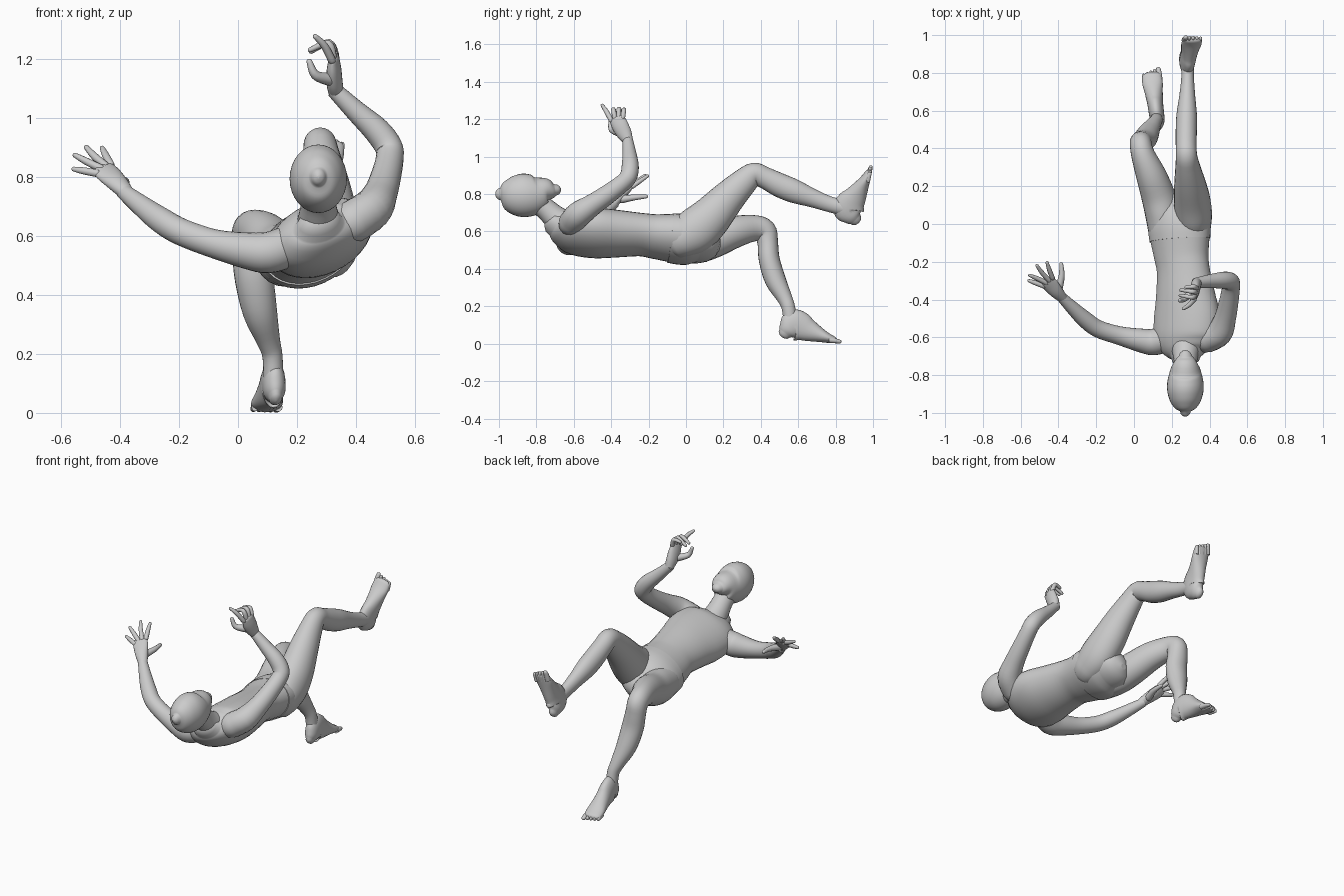
import bpy, bmesh, math
from mathutils import Vector as V


def catmull(p0, p1, p2, p3, t):
    return [0.5 * (2 * b + (c - a) * t + (2 * a - 5 * b + 4 * c - d) * t * t
                   + (3 * b - a - 3 * c + d) * t ** 3)
            for a, b, c, d in zip(p0, p1, p2, p3)]


def tube(name, pts, side=(1, 0, 0), sides=24, steps=4, dome=(False, False)):
    """Loft ellipses along a smooth path; pts are (x, y, z, radius along side, other radius)."""
    pts = [tuple(p) if len(p) == 5 else tuple(p) + (p[3],) for p in pts]
    ext = [pts[0]] + pts + [pts[-1]]
    path = [catmull(*ext[i:i + 4], s / steps) for i in range(len(pts) - 1) for s in range(steps)]
    path.append(list(pts[-1]))
    pos = [V(p[:3]) for p in path]
    n = len(path)
    rings = []
    for i in range(n):
        t = (pos[min(i + 1, n - 1)] - pos[max(i - 1, 0)]).normalized()
        rings.append((pos[i], t, path[i][3], path[i][4]))
    for end in (0, 1):  # rounded ends
        if dome[end]:
            c, t, a, b = rings[-1 if end else 0]
            for ang in (30, 60, 82):
                k, h = math.cos(math.radians(ang)), math.sin(math.radians(ang))
                ring = (c + t * (h * min(a, b) * (1 if end else -1)), t, a * k, b * k)
                rings.append(ring) if end else rings.insert(0, ring)
    bm = bmesh.new()
    loops = []
    for c, t, a, b in rings:
        s = V(side)
        s = (s - t * s.dot(t)).normalized()
        u = t.cross(s)
        loops.append([bm.verts.new(c + s * a * math.cos(q) + u * b * math.sin(q))
                      for q in (2 * math.pi * k / sides for k in range(sides))])
    for r0, r1 in zip(loops, loops[1:]):
        for k in range(sides):
            j = (k + 1) % sides
            bm.faces.new((r0[k], r0[j], r1[j], r1[k]))
    bm.faces.new(loops[0])
    bm.faces.new(loops[-1])
    bmesh.ops.recalc_face_normals(bm, faces=bm.faces)
    for f in bm.faces:
        f.smooth = len(f.verts) == 4
    me = bpy.data.meshes.new(name)
    bm.to_mesh(me)
    bm.free()
    ob = bpy.data.objects.new(name, me)
    bpy.context.collection.objects.link(ob)
    return ob


def foot(name, heel, toe, up, big):
    """Foot on a heel-to-toe line; big = +1/-1 is the side of the big toe."""
    heel, toe, up = V(heel), V(toe), V(up)
    f = toe - heel
    up = (up - f * up.dot(f) / f.length_squared).normalized()
    side = f.cross(up).normalized()

    def at(t, w, h, off=0, lift=0):
        return (*(heel + f * t + up * (h / 2 + lift) + side * off), w, h / 2)
    tube(name, [at(*s) for s in [(.02, .024, .07), (.07, .036, .11), (.17, .040, .165), (.3, .041, .155),
                                 (.42, .043, .125), (.58, .048, .09), (.74, .054, .058), (.87, .050, .038)]],
         side, dome=(True, True))
    for i in range(5):  # toes, longest at the big toe side
        off, r = big * (.040 - .0205 * i), .015 if i == 0 else .0105
        end = .965 - .018 * i
        tube(name + "_toe", [at(.78 - .01 * i, r, .03, off), at(.88 - .015 * i, r, .028, off),
                             at(end, r * .85, .022, off)], side, 10, 3, (False, True))


def hand(name, palm, side, fingers, thumb):
    tube(name + "_palm", palm, side, 20, 4, (False, True))
    for f in fingers:
        tube(name + "_finger", [(*p, r) for p, r in zip(f, (.0135, .0125, .0085))], side, 10, 4, (True, True))
    tube(name + "_thumb", [(*p, r) for p, r in zip(thumb, (.022, .016, .010))], side, 10, 4, (True, True))


ROLL = (math.cos(math.radians(25)), 0, math.sin(math.radians(25)))

# trunk, rolled to one side
tube("torso", [(.275, -.695, .635, .085, .062), (.275, -.665, .62, .135, .085), (.275, -.60, .602, .178, .112),
               (.28, -.49, .592, .184, .122), (.272, -.37, .588, .163, .118), (.26, -.24, .583, .146, .108),
               (.25, -.16, .573, .152, .112), (.243, -.07, .565, .166, .122)], ROLL, 32, dome=(True, False))
tube("pelvis", [(.243, -.085, .565, .168, .124), (.24, -.02, .558, .172, .128), (.238, .04, .548, .160, .120),
                (.235, .09, .535, .130, .095)], ROLL, 32, dome=(False, True))
tube("neck", [(.275, -.63, .62, .085), (.273, -.70, .675, .066), (.272, -.76, .728, .058),
              (.272, -.84, .78, .062)], dome=(True, True))
tube("head", [(.272, -.992, .80, .028, .033), (.272, -.975, .80, .056, .067), (.272, -.94, .797, .080, .096),
              (.272, -.89, .794, .095, .114), (.272, -.84, .794, .096, .114), (.272, -.79, .803, .085, .100),
              (.272, -.75, .820, .070, .069), (.272, -.715, .820, .050, .044), (.272, -.698, .822, .034, .030)],
     sides=32, dome=(True, True))

# raised leg
tube("raised_thigh", [(.315, -.03, .56, .09, .105), (.315, .05, .605, .098, .122), (.307, .13, .675, .096, .112),
                      (.295, .22, .775, .082, .092), (.283, .31, .865, .064, .073), (.278, .365, .908, .056, .060),
                      (.276, .42, .888, .055, .058), (.277, .50, .848, .056, .064), (.279, .58, .815, .054, .063),
                      (.282, .68, .777, .042, .049), (.284, .77, .745, .034, .042), (.285, .85, .725, .034, .042)],
     dome=(True, False))
foot("raised_foot", (.272, .94, .65), (.315, 1.0, .945), (0, -1, .1), -1)

# planted leg
tube("planted_leg", [(.165, -.03, .53, .09, .10), (.15, .06, .535, .092, .105), (.128, .15, .555, .090, .095),
                     (.09, .26, .597, .080, .085), (.05, .36, .617, .064, .071), (.036, .42, .602, .058, .064),
                     (.040, .437, .54, .060, .055), (.055, .445, .45, .065, .056), (.075, .478, .34, .058, .056),
                     (.103, .527, .245, .040, .041), (.117, .548, .19, .034, .036), (.12, .56, .10, .034, .038)],
     dome=(True, False))
foot("planted_foot", (.128, .518, .02), (.088, .825, .0), (0, 0, 1), 1)

# outstretched arm and open hand
tube("outstretched_arm", [(.16, -.61, .56, .070), (.10, -.625, .543, .070), (.03, -.615, .550, .062),
                          (-.08, -.59, .573, .049), (-.19, -.555, .612, .046), (-.26, -.505, .652, .044),
                          (-.33, -.44, .704, .035), (-.39, -.38, .752, .026)], (0, 0, 1), dome=(True, False))
hand("open_hand", [(-.375, -.395, .742, .026, .024), (-.41, -.36, .78, .037, .024),
                   (-.44, -.325, .81, .043, .019), (-.458, -.307, .827, .042, .014)], (.62, .62, .47),
     [((-.432, -.285, .842), (-.448, -.243, .872), (-.460, -.205, .897)),
      ((-.450, -.298, .838), (-.487, -.258, .870), (-.514, -.220, .900)),
      ((-.464, -.312, .828), (-.513, -.288, .852), (-.552, -.272, .873)),
      ((-.478, -.328, .812), (-.522, -.312, .820), (-.556, -.300, .826))],
     ((-.40, -.345, .772), (-.383, -.275, .782), (-.385, -.212, .787)))

# bent arm and curled hand
tube("bent_arm", [(.385, -.61, .645, .072), (.452, -.575, .69, .070), (.482, -.50, .742, .058),
                  (.500, -.42, .797, .052), (.514, -.335, .862, .047), (.510, -.305, .902, .047),
                  (.47, -.298, .957, .045), (.40, -.303, 1.022, .036), (.325, -.312, 1.095, .027)],
     (1, 0, 1), dome=(True, False))
hand("curled_hand", [(.333, -.308, 1.085, .027, .026), (.327, -.328, 1.12, .040, .027),
                     (.325, -.352, 1.165, .045, .024), (.325, -.368, 1.20, .042, .017)], (-.15, -.93, -.3),
     [((.318, -.400, 1.195), (.292, -.428, 1.245), (.262, -.448, 1.275)),
      ((.322, -.380, 1.205), (.305, -.388, 1.252), (.245, -.378, 1.230)),
      ((.326, -.360, 1.210), (.308, -.358, 1.255), (.248, -.350, 1.225)),
      ((.330, -.338, 1.210), (.314, -.332, 1.250), (.275, -.335, 1.245))],
     ((.310, -.360, 1.13), (.262, -.398, 1.145), (.242, -.405, 1.19)))
